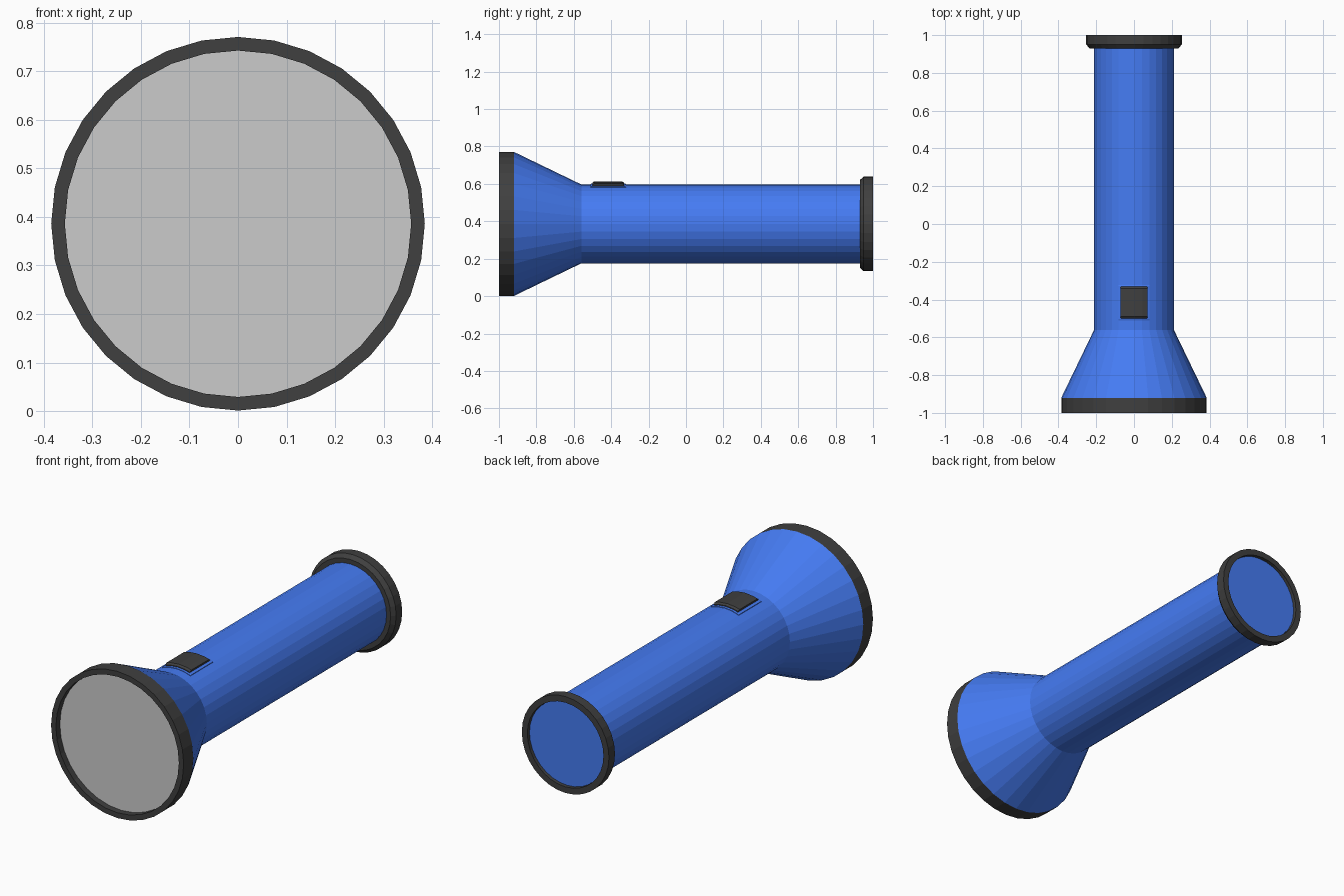
import bpy, bmesh
from math import sin, cos, pi, radians

if "Cube" in bpy.data.objects:
    bpy.data.objects.remove(bpy.data.objects["Cube"])

SIDES = 32
AXIS_Z = 0.386


def material(name, rgb):
    m = bpy.data.materials.new(name)
    m.diffuse_color = (*rgb, 1)
    m.use_nodes = True
    m.node_tree.nodes["Principled BSDF"].inputs["Base Color"].default_value = m.diffuse_color
    return m


blue = material("blue", (0.06, 0.2, 0.9))
black = material("black", (0.05, 0.05, 0.05))


def loft(name, rings, mat=None, caps=(True, True), loop=False):
    """Skin a list of equal-length point rings, optionally capped or looped."""
    bm = bmesh.new()
    vs = [[bm.verts.new(p) for p in ring] for ring in rings]
    pairs = list(zip(vs, vs[1:])) + ([(vs[-1], vs[0])] if loop else [])
    n = len(vs[0])
    for a, b in pairs:
        for i in range(n):
            j = (i + 1) % n
            bm.faces.new((a[i], a[j], b[j], b[i]))
    if not loop:
        if caps[0]:
            bm.faces.new(vs[0])
        if caps[1]:
            bm.faces.new(vs[-1])
    bmesh.ops.recalc_face_normals(bm, faces=bm.faces)
    me = bpy.data.meshes.new(name)
    bm.to_mesh(me)
    bm.free()
    if mat:
        me.materials.append(mat)
    ob = bpy.data.objects.new(name, me)
    bpy.context.collection.objects.link(ob)
    return ob


def point(y, r, a):
    """Point at angle a from straight up, around the torch axis."""
    return (r * sin(a), y, AXIS_Z + r * cos(a))


def lathe(name, profile, mat=None, **kw):
    rings = [[point(y, r, 2 * pi * i / SIDES) for i in range(SIDES)] for y, r in profile]
    return loft(name, rings, mat, **kw)


def curved_pad(name, y0, y1, half_angle, r_edge, r_top, bevel, mat):
    """Block that follows the curve of the tube, with sloped ends."""
    angles = [radians(a) for a in (-half_angle, -11.25, 0, 11.25, half_angle)]
    rings = []
    for y, r in ((y0, r_edge), (y0 + bevel, r_top), (y1 - bevel, r_top), (y1, r_edge)):
        rings.append([point(y, r, a) for a in angles] +
                     [point(y, 0.2, a) for a in reversed(angles)])
    return loft(name, rings, mat)


# Flared head, tube and recessed tail disc
lathe("body", [(-0.92, 0.385), (-0.56, 0.211), (0.94, 0.211), (0.945, 0.22), (0.983, 0.22)],
      blue, caps=(False, True))

# Black rim around the lens
lathe("head_rim", [(-1, 0.357), (-1, 0.385), (-0.92, 0.385), (-0.92, 0.357)], black, loop=True)

# Lens set slightly back in the rim
lathe("lens", [(-0.967, 0.357), (-0.94, 0.357)])

# Tail ring with a chamfered inner edge
lathe("tail_ring", [(0.93, 0.205), (0.93, 0.235), (0.95, 0.253), (1, 0.253), (1, 0.221),
                    (0.95, 0.221)], black, loop=True)

# Switch: thin blue surround and black button
curved_pad("switch_surround", -0.51, -0.322, 22.5, 0.214, 0.216, 0.006, blue)
curved_pad("switch_button", -0.5, -0.332, 18.5, 0.22, 0.228, 0.01, black)
